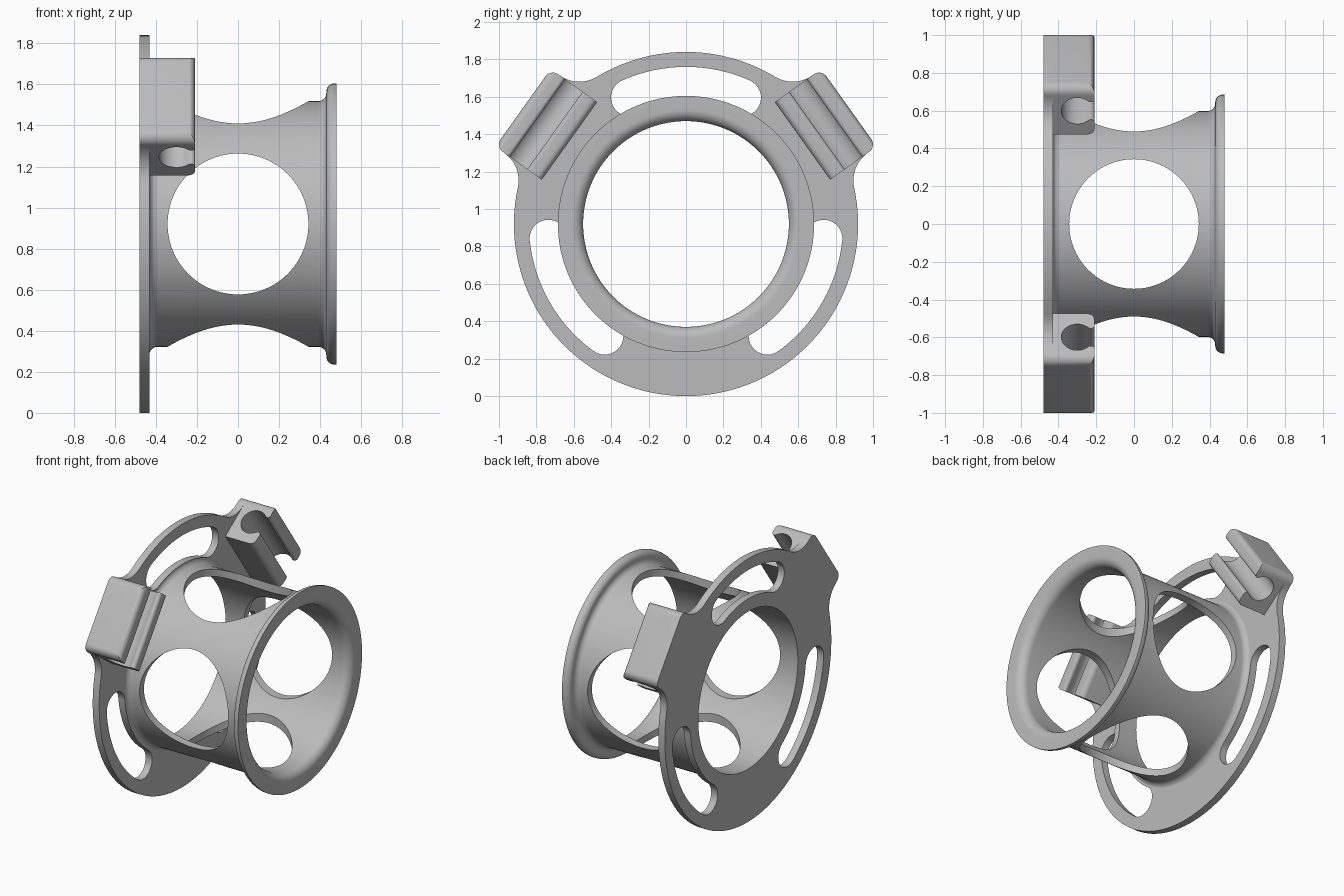
import bpy, bmesh
from math import sin, cos, radians, degrees, atan2, sqrt
from mathutils import Vector

cube = bpy.data.objects.get("Cube")
if cube:
    bpy.data.objects.remove(cube, do_unlink=True)

AXIS_Z = 0.92                    # height of the tube axis, which runs along x
BACK, FRONT = -0.48, -0.43       # the two faces of the flange
RIM, BORE = 0.92, 0.55           # flange radius and tube bore
CLIP_ANGLE, CLIP_HALF = 54.5, 0.255
CLIP_IN, CLIP_OUT, CLIP_TIP, CORNER = 0.765, 1.07, -0.21, 0.05

grey = bpy.data.materials.new("light grey")
grey.use_nodes = True
grey.diffuse_color = (0.5, 0.5, 0.5, 1)
grey.node_tree.nodes["Principled BSDF"].inputs["Base Color"].default_value = (0.5, 0.5, 0.5, 1)


def arc(cx, cy, r, a0, a1, n=10):
    angles = [radians(a0 + (a1 - a0) * i / n) for i in range(n + 1)]
    return [(cx + r * cos(a), cy + r * sin(a)) for a in angles]


def polar(u, w, phi):
    """Point u outwards and w sideways from the spoke at phi degrees from the top."""
    s, c = sin(radians(phi)), cos(radians(phi))
    return u * s + w * c, AXIS_Z + u * c - w * s


def finish(name, bm):
    bmesh.ops.remove_doubles(bm, verts=bm.verts, dist=1e-5)
    bmesh.ops.recalc_face_normals(bm, faces=bm.faces)
    mesh = bpy.data.meshes.new(name)
    bm.to_mesh(mesh)
    bm.free()
    mesh.materials.append(grey)
    obj = bpy.data.objects.new(name, mesh)
    bpy.context.collection.objects.link(obj)
    return obj


def prism(name, points, place, d0, d1):
    """Extrude a 2D outline from depth d0 to d1; place maps (p, q, d) to 3D."""
    bm = bmesh.new()
    face = bm.faces.new([bm.verts.new(place(p, q, d0)) for p, q in points])
    shift = Vector(place(0, 0, d1)) - Vector(place(0, 0, d0))
    new = bmesh.ops.extrude_face_region(bm, geom=[face])["geom"]
    bmesh.ops.translate(bm, vec=shift, verts=[g for g in new if isinstance(g, bmesh.types.BMVert)])
    return finish(name, bm)


def carve(obj, cutter, operation="DIFFERENCE"):
    mod = obj.modifiers.new("carve", "BOOLEAN")
    mod.operation, mod.solver, mod.object = operation, "EXACT", cutter
    bpy.context.view_layer.objects.active = obj
    bpy.ops.object.modifier_apply(modifier=mod.name)
    bpy.data.objects.remove(cutter, do_unlink=True)


def across(p, q, d):             # outline in the flange plane, depth along x
    return d, p, q


# Tube: lathed wall with a fillet at the flange and a flared lip
profile = [(FRONT - 0.005, BORE), (FRONT - 0.005, 0.64)]
profile += arc(-0.39, 0.64, 0.042, 180, 270)
profile += arc(0.39, 0.638, 0.04, 270, 360)
profile += arc(0.47, 0.645, 0.04, 180, 90)
profile += [(0.48, 0.685)] + arc(0.42, 0.61, 0.06, 0, -90)
bm = bmesh.new()
ring = [bm.verts.new((x, 0, AXIS_Z + r)) for x, r in profile]
edges = [bm.edges.new((ring[i - 1], ring[i])) for i in range(len(ring))]
bmesh.ops.spin(bm, geom=ring + edges, cent=(0, 0, AXIS_Z), axis=(1, 0, 0),
               angle=radians(360), steps=128)
tube = finish("tube", bm)

# Four round windows, cut by one bore from front to back and one from top to bottom
window = arc(0, 0, 0.343, 0, 360, 96)[:-1]
carve(tube, prism("window_cutter", window, lambda p, q, d: (p, d, AXIS_Z + q), -1, 1))
carve(tube, prism("window_cutter", window, lambda p, q, d: (p, q, AXIS_Z + d), -1, 1))

# Flange: disc with two filleted tabs that carry the clips
fillet = 0.18
side = CLIP_HALF + fillet
reach = sqrt((RIM + fillet) ** 2 - side ** 2)
spread = degrees(atan2(side, reach))
corner = arc(CLIP_OUT - CORNER, CLIP_HALF - CORNER, CORNER, 90, 0)
half = arc(reach, side, fillet, 180 + spread, 270) + corner
tab = [(u, -w) for u, w in half] + half[::-1]


def rim(a0, a1, n):              # rim points strictly between two angles
    return [polar(RIM, 0, a0 + (a1 - a0) * i / n) for i in range(1, n)]


outline = [polar(u, w, -CLIP_ANGLE) for u, w in tab]
outline += rim(spread - CLIP_ANGLE, CLIP_ANGLE - spread, 20)
outline += [polar(u, w, CLIP_ANGLE) for u, w in tab]
outline += rim(CLIP_ANGLE + spread, 360 - CLIP_ANGLE - spread, 80)
flange = prism("flange", outline, across, BACK, FRONT)

bore = [polar(BORE, 0, 360 * i / 128) for i in range(128)]
carve(flange, prism("bore_cutter", bore, across, -0.6, -0.3))

# Three curved slots with round ends
inner, outer, sweep = 0.64, 0.84, 24
mid, end = (inner + outer) / 2, (outer - inner) / 2
ex, ey = mid * cos(radians(sweep)), mid * sin(radians(sweep))
slot = arc(0, 0, outer, -sweep, sweep, 24)[:-1]
slot += arc(ex, ey, end, sweep, sweep + 180, 16)[:-1]
slot += arc(0, 0, inner, sweep, -sweep, 24)[:-1]
slot += arc(ex, -ey, end, 180 - sweep, 360 - sweep, 16)[:-1]
for phi in (0, 120, 240):
    shape = [polar(u, w, phi) for u, w in slot]
    carve(flange, prism("slot_cutter", shape, across, -0.6, -0.3))

# Clips: C-shaped snap grips, with the outer corners rounded in plan
centre = (CLIP_IN + CLIP_OUT) / 2
width = (CLIP_OUT - CLIP_IN) / 2
grip, grip_x, lip, mouth = 0.085, -0.30, 0.02, 43
lip_u = (grip + lip) * cos(radians(mouth))
lip_x = grip_x + (grip + lip) * sin(radians(mouth))
jaw = [(width, BACK)] + arc(width - 0.035, CLIP_TIP - 0.035, 0.035, 0, 90, 8)
jaw += arc(lip_u, lip_x, lip, 90, 180 + mouth, 8)
jaw += arc(0, grip_x, grip, mouth, -90, 16)[1:]
section = jaw + [(-u, x) for u, x in jaw[-2::-1]]
section = [(centre + u, x) for u, x in section]
plan = [(0.7, -CLIP_HALF)] + [(u, -w) for u, w in corner] + corner[::-1] + [(0.7, CLIP_HALF)]

parts = [tube, flange]
for name, phi in (("left_clip", -CLIP_ANGLE), ("right_clip", CLIP_ANGLE)):
    clip = prism(name, section, lambda u, x, w: (x, *polar(u, w, phi)), -0.3, 0.3)
    shape = [polar(u, w, phi) for u, w in plan]
    carve(clip, prism("plan_cutter", shape, across, -0.6, -0.1), "INTERSECT")
    clip.name = name.replace("left", "front").replace("right", "back")
    parts.append(clip)

# Smooth the curved surfaces and keep the hard edges
bpy.ops.object.select_all(action="DESELECT")
for part in parts:
    part.select_set(True)
bpy.context.view_layer.objects.active = tube
bpy.ops.object.shade_smooth_by_angle(angle=radians(30))
